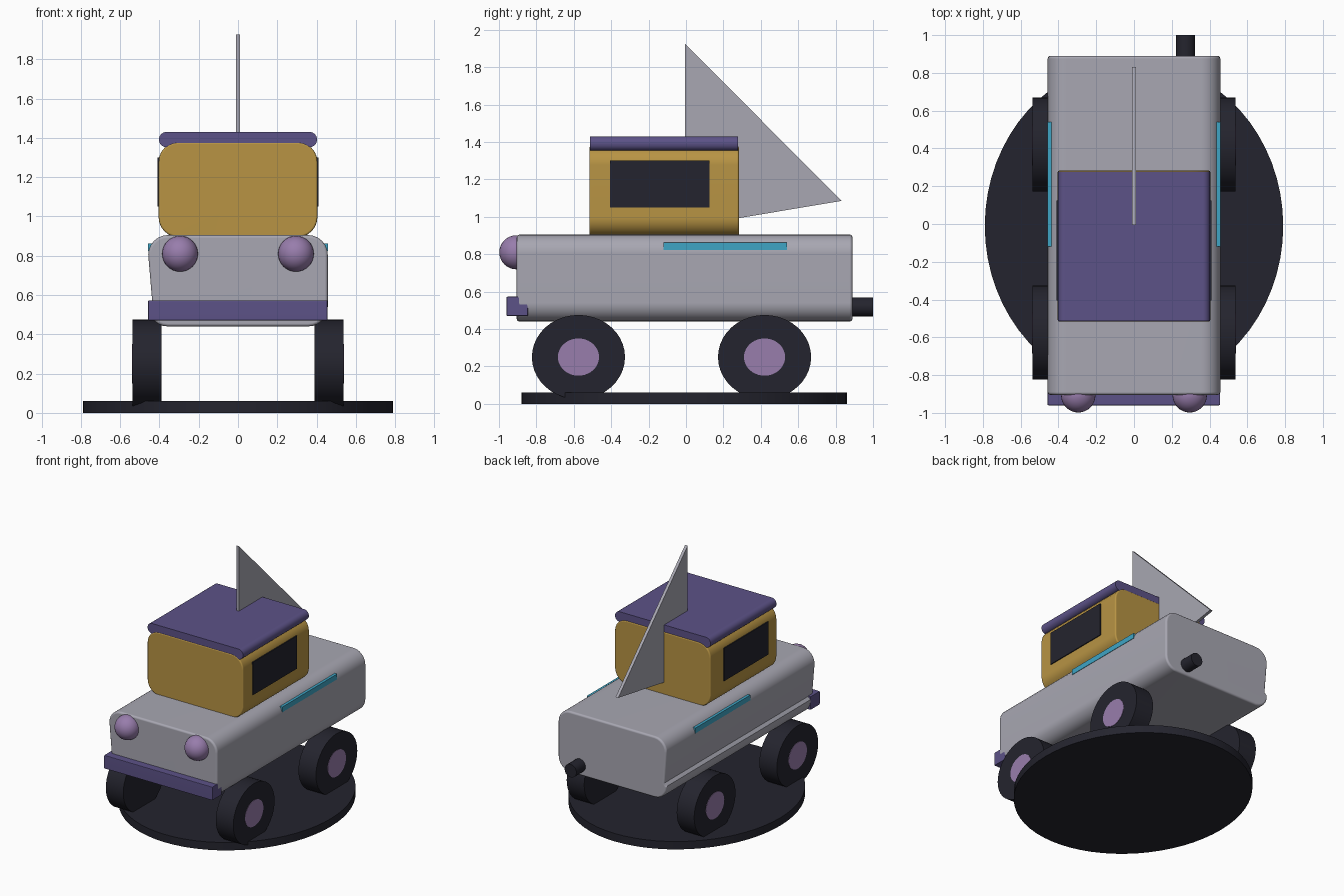
import bpy, bmesh
from math import pi, sin, cos, radians
from mathutils import Matrix

cube = bpy.data.objects.get("Cube")
if cube:
    bpy.data.objects.remove(cube, do_unlink=True)


def material(name, r, g, b):
    """Flat material from 0-255 display values, stored as linear."""
    lin = [((c / 255 + 0.055) / 1.055) ** 2.4 for c in (r, g, b)] + [1]
    m = bpy.data.materials.new(name)
    m.use_nodes = True
    m.diffuse_color = lin
    bsdf = next(n for n in m.node_tree.nodes if n.type == 'BSDF_PRINCIPLED')
    bsdf.inputs["Base Color"].default_value = lin
    return m


GREY = material("warm grey", 168, 167, 178)
OCHRE = material("ochre", 184, 148, 68)
PURPLE = material("deep purple", 92, 82, 135)
LILAC = material("lilac", 152, 125, 172)
DARK = material("charcoal", 36, 36, 46)
CYAN = material("cyan", 62, 165, 197)


def finish(name, bm, mat, smooth=True):
    bmesh.ops.recalc_face_normals(bm, faces=bm.faces)
    me = bpy.data.meshes.new(name)
    bm.to_mesh(me)
    bm.free()
    me.materials.append(mat)
    ob = bpy.data.objects.new(name, me)
    bpy.context.collection.objects.link(ob)
    if smooth:
        bpy.ops.object.select_all(action='DESELECT')
        ob.select_set(True)
        bpy.context.view_layer.objects.active = ob
        bpy.ops.object.shade_smooth_by_angle(angle=radians(35))
        wn = ob.modifiers.new("even_shading", 'WEIGHTED_NORMAL')
        wn.keep_sharp = True
    return ob


def rounded_profile(half, z0, z1, r, dent=(), steps=6):
    """Rounded rectangle in x-z; dent points go on the -x wall."""
    pts = []
    corners = ((1, z0 + r, -pi / 2), (1, z1 - r, 0),
               (-1, z1 - r, pi / 2), (-1, z0 + r, pi))
    for i, (s, cz, a0) in enumerate(corners):
        if i == 3:
            pts += dent
        for k in range(steps + 1):
            a = a0 + k / steps * pi / 2
            pts.append((s * (half - r) + r * cos(a), cz + r * sin(a)))
    return pts


def extrude_y(name, pts, y0, y1, mat, bevel=0.0):
    """Sweep an x-z profile along y, softening the end rims."""
    bm = bmesh.new()
    face = bm.faces.new([bm.verts.new((x, y0, z)) for x, z in pts])
    ext = bmesh.ops.extrude_face_region(bm, geom=[face])
    new = [v for v in ext["geom"] if isinstance(v, bmesh.types.BMVert)]
    bmesh.ops.translate(bm, verts=new, vec=(0, y1 - y0, 0))
    if bevel:
        rims = [e for e in bm.edges
                if abs(e.verts[0].co.y - e.verts[1].co.y) < 1e-5]
        bmesh.ops.bevel(bm, geom=rims, offset=bevel, segments=3,
                        profile=0.5, affect='EDGES')
    return finish(name, bm, mat)


def box(name, x, y, z, mat, bevel=0.0):
    """Box from (min, max) ranges."""
    bm = bmesh.new()
    bmesh.ops.create_cube(bm, size=1)
    for v in bm.verts:
        v.co = [(r[0] + r[1]) / 2 + c * (r[1] - r[0])
                for r, c in zip((x, y, z), v.co)]
    if bevel:
        bmesh.ops.bevel(bm, geom=bm.edges[:], offset=bevel, segments=2,
                        profile=0.5, affect='EDGES')
    return finish(name, bm, mat, bevel > 0)


def cylinder(name, centre, r, depth, axis, mat, scale=(1, 1, 1), sides=40):
    bm = bmesh.new()
    rot = {'X': Matrix.Rotation(pi / 2, 4, 'Y'),
           'Y': Matrix.Rotation(pi / 2, 4, 'X'), 'Z': Matrix()}[axis]
    mat4 = Matrix.Translation(centre) @ Matrix.Diagonal((*scale, 1)) @ rot
    bmesh.ops.create_cone(bm, cap_ends=True, segments=sides, radius1=r,
                          radius2=r, depth=depth, matrix=mat4)
    return finish(name, bm, mat)


# Oval base
cylinder("base", (0, -0.01, 0.03), 1, 0.06, 'Z', DARK, (0.79, 0.87, 1), 64)

# Body with a pinched left-hand wall, cab and roof
extrude_y("body", rounded_profile(0.457, 0.44, 0.905, 0.1,
          [(-0.437, 0.57), (-0.457, 0.55)]), -0.905, 0.89, GREY, 0.015)
extrude_y("cab", rounded_profile(0.404, 0.895, 1.378, 0.1),
          -0.517, 0.283, OCHRE, 0.01)
extrude_y("roof", rounded_profile(0.402, 1.353, 1.43, 0.037),
          -0.514, 0.279, PURPLE)

# Bumper and exhaust
box("bumper", (-0.458, 0.456), (-0.96, -0.845), (0.47, 0.573), PURPLE, 0.006)
cylinder("exhaust", (0.273, 0.92, 0.518), 0.05, 0.16, 'Y', DARK, sides=20)

# Tail fin rising through the roof
bm = bmesh.new()
tri = bm.faces.new([bm.verts.new((-0.011, y, z)) for y, z in
                    ((-0.005, 1.925), (0.832, 1.085), (-0.005, 0.945))])
ext = bmesh.ops.extrude_face_region(bm, geom=[tri])
bmesh.ops.translate(bm, vec=(0.022, 0, 0), verts=[
    v for v in ext["geom"] if isinstance(v, bmesh.types.BMVert)])
finish("fin", bm, GREY, False)

# Paired parts
for side, s in (("left", 1), ("right", -1)):
    box(side + "_window", sorted((s * 0.403, s * 0.411)), (-0.405, 0.125),
        (1.05, 1.3), DARK)
    box(side + "_stripe", sorted((s * 0.428, s * 0.458)), (-0.12, 0.54),
        (0.823, 0.863), CYAN)

    bm = bmesh.new()
    bmesh.ops.create_uvsphere(bm, u_segments=32, v_segments=16, radius=0.091,
                              matrix=Matrix.Translation((s * 0.295, -0.907, 0.81)))
    finish(side + "_headlight", bm, LILAC)

    for end, y in (("front", -0.575), ("rear", 0.42)):
        cylinder(f"{side}_{end}_wheel", (s * 0.4635, y, 0.25), 0.249, 0.147,
                 'X', DARK, (1, 1, 0.905))
        cylinder(f"{side}_{end}_hub", (s * 0.47, y, 0.25), 0.11, 0.139,
                 'X', LILAC, (1, 1, 0.905))
